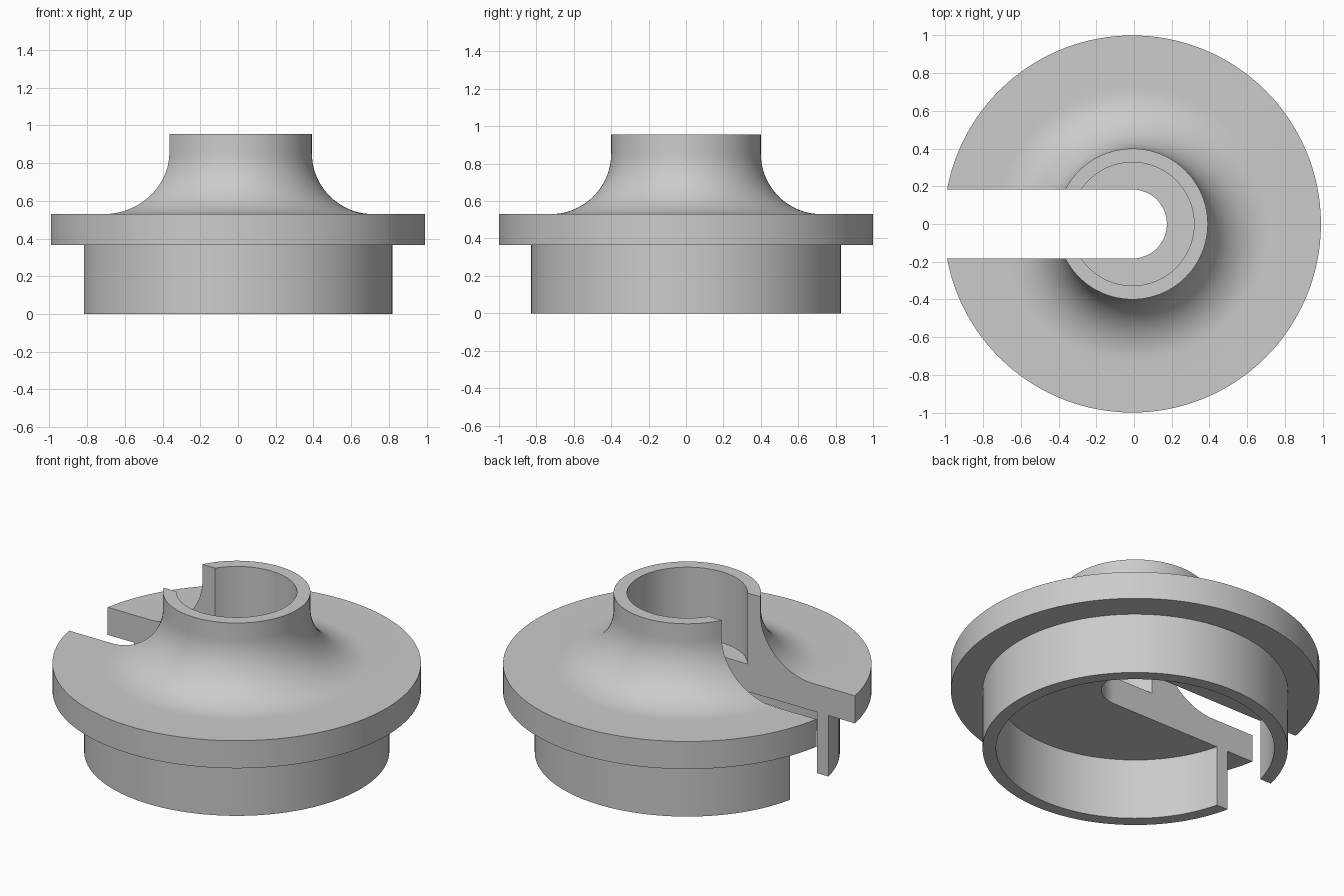
import bpy, bmesh, math

if "Cube" in bpy.data.objects:
    bpy.data.objects.remove(bpy.data.objects["Cube"])

CX = -0.0085                 # lathe axis, so the slotted part stays centred
SEG = 128
SLOT = 0.183                 # half width of the slot
HUB, BORE, FILLET = 0.40, 0.327, 0.325
RIM_LOW, RIM_TOP, TOP = 0.365, 0.53, 0.955

grey = bpy.data.materials.new("plain grey")
grey.diffuse_color = (0.6, 0.6, 0.6, 1)
grey.use_nodes = True
grey.node_tree.nodes["Principled BSDF"].inputs["Base Color"].default_value = grey.diffuse_color


def make_object(name, bm):
    bmesh.ops.recalc_face_normals(bm, faces=bm.faces)
    mesh = bpy.data.meshes.new(name)
    bm.to_mesh(mesh)
    bm.free()
    mesh.materials.append(grey)
    obj = bpy.data.objects.new(name, mesh)
    bpy.context.collection.objects.link(obj)
    return obj


def lathe(name, profile):
    """Revolve (radius, z) points, open ends lying on the axis."""
    bm = bmesh.new()
    rings = []
    for r, z in profile:
        if r == 0:
            rings.append([bm.verts.new((CX, 0, z))] * SEG)
        else:
            rings.append([bm.verts.new((CX + r * math.cos(2 * math.pi * i / SEG),
                                        r * math.sin(2 * math.pi * i / SEG), z))
                          for i in range(SEG)])
    for a, b in zip(rings, rings[1:]):
        for i in range(SEG):
            j = (i + 1) % SEG
            bm.faces.new(dict.fromkeys((a[i], a[j], b[j], b[i])))
    return make_object(name, bm)


# Flanged hub: hollow skirt, wide rim, concave fillet, blind bore
fillet = [(HUB + FILLET * (1 - math.sin(a)), RIM_TOP + FILLET * (1 - math.cos(a)))
          for a in (math.pi / 2 * k / 20 for k in range(21))]
profile = [(0, RIM_LOW), (0.755, RIM_LOW), (0.755, 0), (0.828, 0), (0.828, RIM_LOW),
           (1, RIM_LOW), (1, RIM_TOP)] + fillet + [
           (HUB, TOP), (BORE, TOP), (BORE, RIM_TOP), (0, RIM_TOP)]
hub = lathe("flanged_hub", profile)

# Round-ended slot cutter running from the axis out to the left
bm = bmesh.new()
outline = [(CX + SLOT * math.cos(a), SLOT * math.sin(a))
           for a in (math.pi * (k / 32 - 0.5) for k in range(33))]
outline += [(-1.3, SLOT), (-1.3, -SLOT)]
base = bm.faces.new([bm.verts.new((x, y, -0.2)) for x, y in outline])
ext = bmesh.ops.extrude_face_region(bm, geom=[base])
bmesh.ops.translate(bm, vec=(0, 0, 1.5),
                    verts=[v for v in ext["geom"] if isinstance(v, bmesh.types.BMVert)])
cutter = make_object("slot_cutter", bm)
cutter.hide_render = True

# Cut the slot, then shade smooth with sharp rims
cut = hub.modifiers.new("slot", 'BOOLEAN')
cut.operation = 'DIFFERENCE'
cut.solver = 'EXACT'
cut.object = cutter
bpy.context.view_layer.objects.active = hub
hub.select_set(True)
bpy.ops.object.modifier_apply(modifier=cut.name)
bpy.data.objects.remove(cutter)
bpy.ops.object.shade_smooth_by_angle(angle=math.radians(30))
